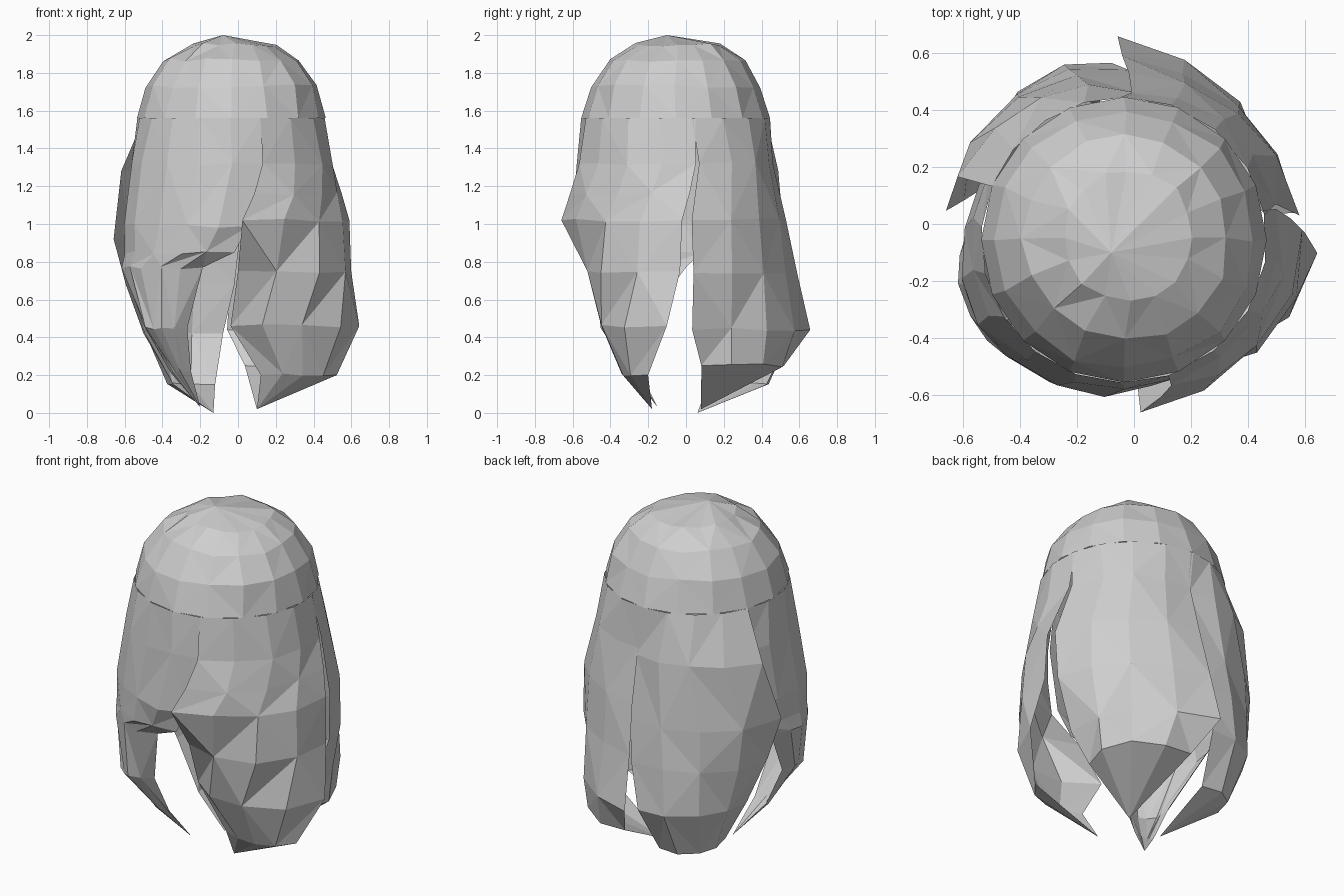
import bpy, bmesh, math, random
from mathutils import Vector

random.seed(4)
cube = bpy.data.objects.get("Cube")
if cube:
    bpy.data.objects.remove(cube, do_unlink=True)

# Single flat grey
grey = bpy.data.materials.new("petal_grey")
grey.use_nodes = True
grey.diffuse_color = (0.62, 0.62, 0.62, 1)
grey.node_tree.nodes["Principled BSDF"].inputs["Base Color"].default_value = grey.diffuse_color

# Crown rings: height, radius, centre x, centre y
CROWN = [(1.95, .23, -.02, -.04), (1.87, .36, -.03, -.05),
         (1.73, .455, -.03, -.055), (1.56, .5, -.035, -.055)]


def ring_point(z, degrees, radius, cx=0, cy=0):
    a = math.radians(degrees)
    return Vector((cx + radius * math.cos(a), cy + radius * math.sin(a), z))


def crown_point(level, degrees):
    z, radius, cx, cy = level
    return ring_point(z, degrees, radius, cx, cy)


def jitter(point, amount):
    return point + Vector([random.uniform(-amount, amount) for _ in range(3)])


def skin(bm, rows, closed=False):
    """Join neighbouring rows with triangles, alternating the diagonal."""
    for i, (upper, lower) in enumerate(zip(rows, rows[1:])):
        n = len(upper)
        for j in range(n if closed else n - 1):
            k = (j + 1) % n
            a, b, c, d = upper[j], lower[j], lower[k], upper[k]
            if (i + j) % 2:
                bm.faces.new((a, b, c))
                bm.faces.new((a, c, d))
            else:
                bm.faces.new((a, b, d))
                bm.faces.new((b, c, d))


def finish(bm, name):
    mesh = bpy.data.meshes.new(name)
    bm.to_mesh(mesh)
    bm.free()
    mesh.materials.append(grey)
    obj = bpy.data.objects.new(name, mesh)
    bpy.context.collection.objects.link(obj)


def crown(sides=16):
    """Closed faceted dome; its lowest ring is where the petals begin."""
    bm = bmesh.new()
    apex = bm.verts.new((-.08, -.1, 2))
    rows = []
    for level in CROWN:
        amount = 0 if level is CROWN[-1] else .01
        rows.append([bm.verts.new(jitter(crown_point(level, 360 * j / sides), amount))
                     for j in range(sides)])
    top = rows[0]
    for j in range(sides):
        bm.faces.new((apex, top[j], top[(j + 1) % sides]))
    skin(bm, rows, closed=True)
    finish(bm, "crown")


def petal(name, start, end, rows, tip, columns=5):
    """Thin petal hanging from the crown between two angles.
    Each row: height, start angle, end angle, radius at start, middle, end."""
    bm = bmesh.new()
    steps = [j / (columns - 1) for j in range(columns)]
    grid = [[bm.verts.new(crown_point(CROWN[-1], start + (end - start) * t))
             for t in steps]]
    for z, a0, a1, r0, rm, r1 in rows:
        row = []
        for t in steps:
            radius = (r0 * (1 - t) * (1 - 2 * t) + 4 * rm * t * (1 - t)
                      + r1 * t * (2 * t - 1))
            p = ring_point(z, a0 + (a1 - a0) * t, radius)
            row.append(bm.verts.new(jitter(p, .01 if 0 < t < 1 else 0)))
        grid.append(row)
    skin(bm, grid[::1])
    point = bm.verts.new(tip)
    for left, right in zip(grid[-1], grid[-1][1:]):
        bm.faces.new((left, point, right))
    finish(bm, name)


crown()
petal("front_left_petal", -72, 12, [
    (1.32, -77, 6, .58, .54, .5),
    (1.16, -82, 2, .62, .58, .55),
    (1.02, -88, -2, .66, .61, .59),
    (.75, -90, -3, .46, .62, .6),
    (.46, -97, -9, .32, .57, .65),
    (.2, -67, -21, .31, .48, .56)], tip=(.1, -.18, .02))
petal("back_left_petal", 10, 91, [
    (1.32, 8, 91, .5, .475, .46),
    (1.02, 3, 92, .58, .53, .53),
    (.74, 4, 94, .57, .55, .59),
    (.44, 4, 95, .47, .56, .66),
    (.25, 12, 86, .39, .54, .52)], tip=(.1, .08, .02))
petal("back_right_petal", 89, 158, [
    (1.28, 89, 165, .46, .55, .64),
    (.92, 89, 176, .51, .61, .66),
    (.68, 92, 172, .54, .62, .6),
    (.42, 98, 164, .57, .61, .52),
    (.15, 106, 161, .44, .5, .36)], tip=(-.13, .06, 0))
petal("front_right_petal", 156, 288, [
    (1.32, 160, 284, .54, .6, .56),
    (.99, 166, 276, .56, .645, .57),
    (.85, 172, 268, .56, .645, .55),
    (.77, 180, 249, .56, .66, .52),
    (.45, 208, 236, .52, .63, .48),
    (.22, 215, 229, .43, .44, .38)], tip=(-.2, -.15, .03), columns=8)
